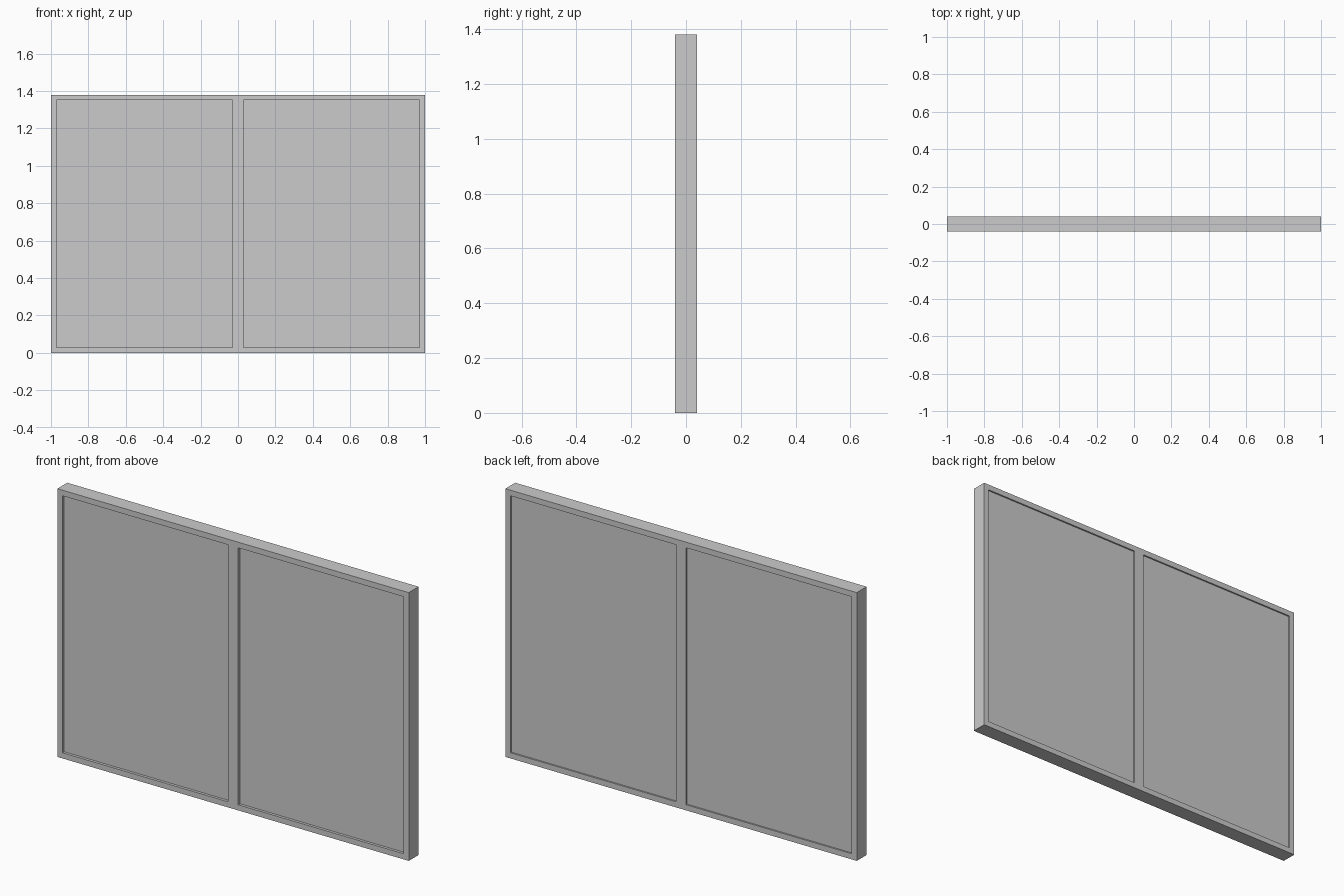
import bpy, bmesh
from mathutils import Matrix

if "Cube" in bpy.data.objects:
    bpy.data.objects.remove(bpy.data.objects["Cube"])

W, H, D = 1.0, 1.38, 0.08      # size of one half
RIM = 0.029                    # visible frame width
FRONT, BACK = 0.014, 0.008     # panel recess on each side


def box(bm, size, centre):
    m = Matrix.Translation(centre) @ Matrix.Diagonal((*size, 1))
    bmesh.ops.create_cube(bm, size=1, matrix=m)


def finish(bm, name):
    bmesh.ops.recalc_face_normals(bm, faces=bm.faces)
    mesh = bpy.data.meshes.new(name)
    bm.to_mesh(mesh)
    bm.free()
    obj = bpy.data.objects.new(name, mesh)
    bpy.context.collection.objects.link(obj)
    return obj


def frame(name, x):
    # rectangular rim: inset front and back, then join the two openings
    bm = bmesh.new()
    box(bm, (W, D, H), (x, 0, H / 2))
    bm.normal_update()
    faces = [f for f in bm.faces if abs(f.normal.y) > 0.9]
    bmesh.ops.inset_individual(bm, faces=faces, thickness=RIM, use_even_offset=True)
    edges = [e for f in faces for e in f.edges]
    bmesh.ops.delete(bm, geom=faces, context='FACES_ONLY')
    bmesh.ops.bridge_loops(bm, edges=edges)
    return finish(bm, name)


def panel(name, x):
    # flat board filling the opening, recessed from both faces
    bm = bmesh.new()
    box(bm, (W - 2 * RIM, D - FRONT - BACK, H - 2 * RIM),
        (x, (FRONT - BACK) / 2, H / 2))
    return finish(bm, name)


# two identical framed panels side by side
for side, x in (("left", -W / 2), ("right", W / 2)):
    frame(side + "_frame", x)
    panel(side + "_panel", x)
